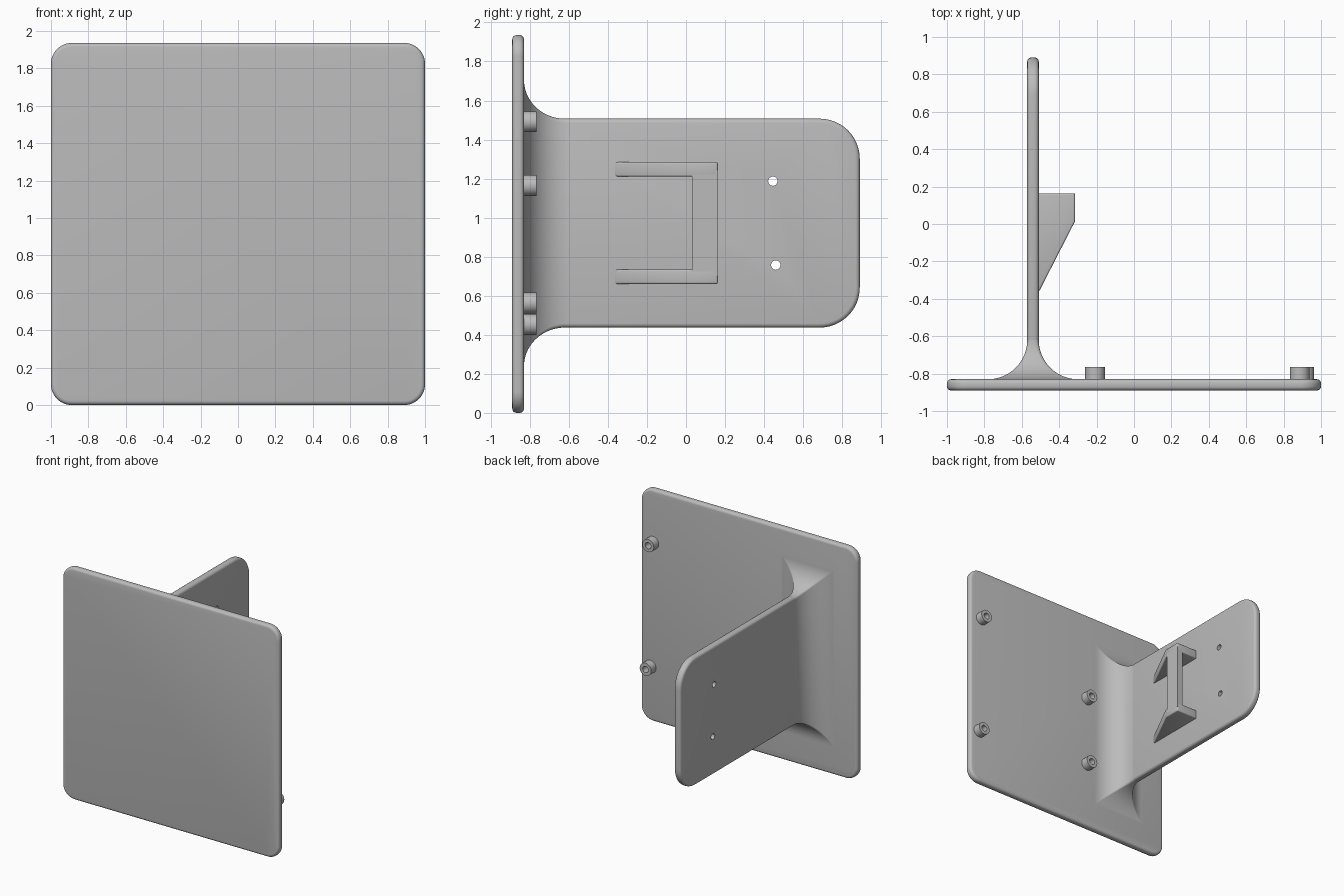
import bpy
import bmesh
from math import sin, cos, pi, sqrt
from mathutils import Vector

if "Cube" in bpy.data.objects:
    bpy.data.objects.remove(bpy.data.objects["Cube"], do_unlink=True)

grey = bpy.data.materials.new("matte grey")
grey.use_nodes = True
colour = (0.5, 0.5, 0.5, 1)
grey.diffuse_color = colour
grey.node_tree.nodes["Principled BSDF"].inputs["Base Color"].default_value = colour


def select(obj):
    bpy.ops.object.select_all(action="DESELECT")
    obj.select_set(True)
    bpy.context.view_layer.objects.active = obj


def finish(name, bm, bevel=0):
    bmesh.ops.recalc_face_normals(bm, faces=bm.faces)
    mesh = bpy.data.meshes.new(name)
    bm.to_mesh(mesh)
    bm.free()
    mesh.materials.append(grey)
    obj = bpy.data.objects.new(name, mesh)
    bpy.context.collection.objects.link(obj)
    select(obj)
    if bevel:
        mod = obj.modifiers.new("Rounded edges", "BEVEL")
        mod.width, mod.segments = bevel, 4
        mod.limit_method, mod.angle_limit = "ANGLE", pi / 4
        bpy.ops.object.modifier_apply(modifier=mod.name)
    bpy.ops.object.shade_smooth_by_angle(angle=pi / 5)
    return obj


def prism(name, points, offset, bevel=0):
    """Extrude a closed outline along the offset."""
    bm = bmesh.new()
    face = bm.faces.new([bm.verts.new(p) for p in points])
    new = bmesh.ops.extrude_face_region(bm, geom=[face])["geom"]
    verts = [g for g in new if isinstance(g, bmesh.types.BMVert)]
    bmesh.ops.translate(bm, verts=verts, vec=Vector(offset))
    return finish(name, bm, bevel)


def rounded_rect(u0, u1, v0, v1, radii, steps=12):
    """Corner order: high-high, low-high, low-low, high-low."""
    corners = [(u1, v1, -1, -1), (u0, v1, 1, -1), (u0, v0, 1, 1), (u1, v0, -1, 1)]
    pts = []
    for i, ((u, v, su, sv), r) in enumerate(zip(corners, radii)):
        n = steps if r else 0
        for k in range(n + 1):
            a = pi / 2 * (i + k / max(n, 1))
            pts.append((u + su * r + r * cos(a), v + sv * r + r * sin(a)))
    return pts


def loft(name, rings):
    bm = bmesh.new()
    rows = [[bm.verts.new(p) for p in ring] for ring in rings]
    for a, b in zip(rows, rows[1:]):
        for i in range(len(a)):
            j = (i + 1) % len(a)
            bm.faces.new((a[i], a[j], b[j], b[i]))
    bm.faces.new(rows[0])
    bm.faces.new(rows[-1])
    return finish(name, bm)


# Front panel
panel = rounded_rect(-1, 1, 0, 1.935, [0.11] * 4)
prism("front_panel", [(x, -0.89, z) for x, z in panel], (0, 0.06, 0), 0.022)

# Upright arm standing off the back of the panel
ARM_X, MID_Z, HALF_X, HALF_Z = -0.54, 0.972, 0.031, 0.535
outline = rounded_rect(-0.7, 0.89, MID_Z - HALF_Z, MID_Z + HALF_Z, [0.205, 0, 0, 0.205])
arm = prism("arm", [(ARM_X - HALF_X, y, z) for y, z in outline], (2 * HALF_X, 0, 0), 0.022)

# Screw holes through the arm
for y, z in ((0.445, 1.187), (0.46, 0.757)):
    bpy.ops.mesh.primitive_cylinder_add(vertices=24, radius=0.024, depth=0.3,
                                        location=(ARM_X, y, z), rotation=(0, pi / 2, 0))
    cutter = bpy.context.object
    cutter.hide_render = True
    mod = arm.modifiers.new("Hole", "BOOLEAN")
    mod.operation, mod.solver, mod.object = "DIFFERENCE", "EXACT", cutter
    select(arm)
    bpy.ops.object.modifier_apply(modifier=mod.name)
    bpy.data.objects.remove(cutter, do_unlink=True)

# Flared root blending the arm into the panel
R, N = 0.21, 20
rings = []
for i in range(N + 1):
    a = pi / 2 * i / N
    y = -0.83 + R * (1 - cos(a))
    grow = R * (1 - sin(a))
    w, h = HALF_X + grow, HALF_Z + grow * 0.95
    edge = 0.001 + 0.021 * i / N
    ring = rounded_rect(-w, w, -h, h, [edge] * 4, 4)
    rings.append([(ARM_X + x, y, MID_Z + z) for x, z in ring])
rings.insert(0, [(x, -0.85, z) for x, y, z in rings[0]])
loft("arm_root_flare", rings)

# Hook on the arm: two wedge cheeks joined by a strap
FACE, TOP = -0.512, -0.315
wedge = [(FACE - 0.02, -0.37), (FACE, -0.37), (TOP, 0.015), (TOP, 0.163), (FACE - 0.02, 0.163)]
for name, z in (("lower_hook_cheek", 0.66), ("upper_hook_cheek", 1.21)):
    prism(name, [(x, y, z) for x, y in wedge], (0, 0, 0.075), 0.014)
strap = [(TOP - 0.05, 0.03), (TOP, 0.03), (TOP, 0.163), (TOP - 0.05, 0.163)]
prism("hook_strap", [(x, y, 0.70) for x, y in strap], (0, 0, 0.545))

# Hollow screw bosses on the back of the panel
SIDES = 32
bosses = {"upper_left_boss": (0.886, 1.492), "lower_left_boss": (0.91, 0.453),
          "upper_inner_boss": (-0.208, 1.165), "lower_inner_boss": (-0.208, 0.563)}
for name, (x, z) in bosses.items():
    bm = bmesh.new()
    profile = [(0.053, -0.835), (0.053, -0.765), (0.026, -0.765), (0.026, -0.835)]
    verts = [[bm.verts.new((x + r * cos(2 * pi * k / SIDES), y, z + r * sin(2 * pi * k / SIDES)))
              for r, y in profile] for k in range(SIDES)]
    for k in range(SIDES):
        a, b = verts[k], verts[(k + 1) % SIDES]
        for i in range(4):
            j = (i + 1) % 4
            bm.faces.new((a[i], a[j], b[j], b[i]))
    finish(name, bm)
